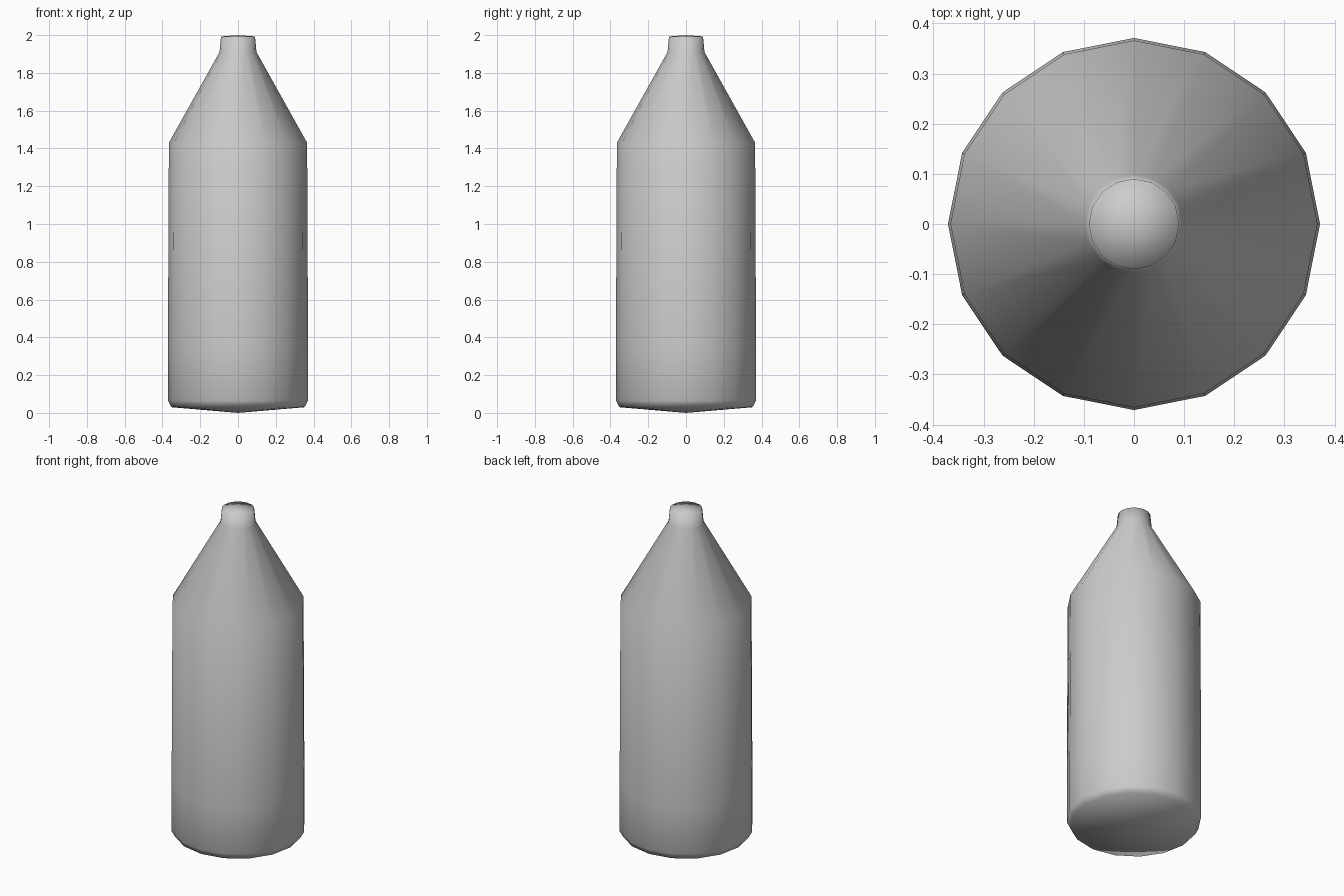
import bpy, bmesh, math

if "Cube" in bpy.data.objects:
    bpy.data.objects.remove(bpy.data.objects["Cube"])

SIDES = 16
# lathe profile (radius, height): base rim, body, shoulder, neck, lip
PROFILE = [(0.352, 0.03), (0.371, 0.065), (0.371, 0.34),
           (0.366, 1.43), (0.098, 1.91), (0.09, 1.993)]

bm = bmesh.new()


def ring(r, z):
    return [bm.verts.new((r * math.cos(2 * math.pi * i / SIDES),
                          r * math.sin(2 * math.pi * i / SIDES), z))
            for i in range(SIDES)]


# wall of the bottle
rings = [ring(r, z) for r, z in PROFILE]
for lo, hi in zip(rings, rings[1:]):
    for i in range(SIDES):
        j = (i + 1) % SIDES
        bm.faces.new((lo[i], lo[j], hi[j], hi[i]))


# shallow pointed base and gently domed top
def close(loop, z):
    tip = bm.verts.new((0, 0, z))
    for i in range(SIDES):
        bm.faces.new((loop[i], loop[(i + 1) % SIDES], tip))


close(rings[0], 0.0)
close(rings[-1], 2.0)
bmesh.ops.recalc_face_normals(bm, faces=bm.faces[:])

mesh = bpy.data.meshes.new("bottle")
bm.to_mesh(mesh)
bm.free()
mesh.shade_smooth()
bottle = bpy.data.objects.new("bottle", mesh)
bpy.context.collection.objects.link(bottle)
